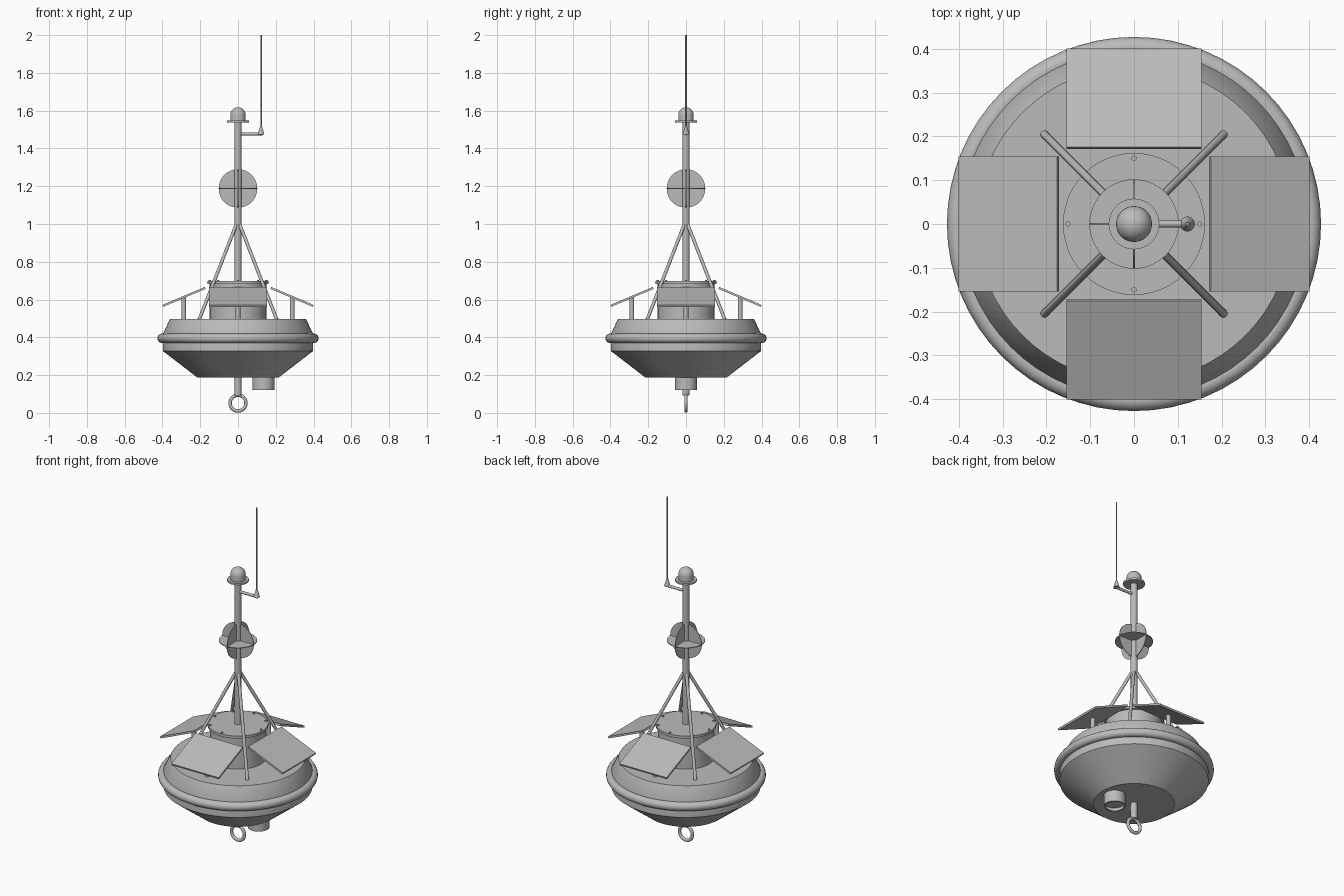
import bpy, bmesh, math
from math import pi, cos, sin
from mathutils import Vector, Matrix

cube = bpy.data.objects.get("Cube")
if cube:
    bpy.data.objects.remove(cube, do_unlink=True)

GREY = (0.5, 0.5, 0.5, 1)
grey = bpy.data.materials.new("plain_grey")
grey.use_nodes = True
grey.diffuse_color = GREY
grey.node_tree.nodes["Principled BSDF"].inputs["Base Color"].default_value = GREY


def finish(name, bm, smooth=True):
    bmesh.ops.recalc_face_normals(bm, faces=bm.faces)
    mesh = bpy.data.meshes.new(name)
    bm.to_mesh(mesh)
    bm.free()
    mesh.materials.append(grey)
    obj = bpy.data.objects.new(name, mesh)
    bpy.context.collection.objects.link(obj)
    if smooth:
        bpy.ops.object.select_all(action="DESELECT")
        obj.select_set(True)
        bpy.context.view_layer.objects.active = obj
        bpy.ops.object.shade_smooth_by_angle(angle=math.radians(30))
    return obj


def lathe(name, profile, centre=(0, 0, 0), steps=48, closed=False, turn=None):
    """Spin a (radius, height) profile around z."""
    bm = bmesh.new()
    verts = [bm.verts.new((r, 0, z)) for r, z in profile]
    edges = [bm.edges.new(p) for p in zip(verts, verts[1:])]
    if closed:
        edges.append(bm.edges.new((verts[-1], verts[0])))
    bmesh.ops.spin(bm, geom=verts + edges, cent=(0, 0, 0), axis=(0, 0, 1),
                   angle=2 * pi, steps=steps)
    bmesh.ops.remove_doubles(bm, verts=bm.verts, dist=1e-5)
    bm.transform(Matrix.Translation(centre) @ (turn or Matrix()))
    return finish(name, bm)


def ring(name, major, minor, centre, turn=None, steps=64):
    profile = [(major + minor * cos(k * pi / 8), minor * sin(k * pi / 8)) for k in range(16)]
    return lathe(name, profile, centre, steps, True, turn)


def rod(name, start, end, r1, r2=None, sides=24):
    start, end = Vector(start), Vector(end)
    axis = end - start
    bm = bmesh.new()
    bmesh.ops.create_cone(bm, cap_ends=True, segments=sides, radius1=r1,
                          radius2=r1 if r2 is None else r2, depth=axis.length)
    bm.transform(Matrix.Translation((start + end) / 2)
                 @ axis.to_track_quat("Z", "Y").to_matrix().to_4x4())
    return finish(name, bm)


# Floating hull and fender
lathe("hull", [(0, 0.188), (0.216, 0.188), (0.398, 0.328), (0.398, 0.418),
               (0.36, 0.497), (0, 0.497)], steps=64)
ring("fender", 0.402, 0.025, (0, 0, 0.395))

# Equipment housing, lid and bolts
rod("housing", (0, 0, 0.49), (0, 0, 0.685), 0.15, sides=48)
rod("housing_lid", (0, 0, 0.683), (0, 0, 0.698), 0.162, sides=48)
for k in range(8):
    a = k * pi / 4
    x, y = 0.15 * cos(a), 0.15 * sin(a)
    rod("lid_bolt", (x, y, 0.695), (x, y, 0.704), 0.006, sides=12)

# Mast with lantern
rod("mast", (0, 0, 0.69), (0, 0, 1.545), 0.0185)
rod("lantern_plate", (0, 0, 1.538), (0, 0, 1.549), 0.058, sides=32)
dome = [(0.041 * cos(k * pi / 16), 1.577 + 0.041 * sin(k * pi / 16)) for k in range(8)]
lathe("lantern", [(0, 1.545), (0.041, 1.545)] + dome + [(0, 1.618)], steps=32)

# Whip aerial on its side arm
rod("aerial_arm", (0, 0, 1.477), (0.13, 0, 1.477), 0.008)
rod("aerial_base", (0.122, 0, 1.475), (0.122, 0, 1.518), 0.017, 0.005)
rod("aerial", (0.122, 0, 1.5), (0.122, 0, 2.0), 0.004, sides=12)

# Radar reflector from three crossed discs
for axis in (Vector((1, 0, 0)), Vector((0, 1, 0)), Vector((0, 0, 1))):
    c = Vector((0, 0, 1.188))
    rod("reflector_disc", c - axis * 0.002, c + axis * 0.002, 0.102, sides=48)

# Diagonal mast stays
for sx in (-1, 1):
    for sy in (-1, 1):
        rod("mast_stay", (sx * 0.205, sy * 0.205, 0.495), (sx * 0.01, sy * 0.01, 0.995),
            0.009, sides=16)

# Four tilted solar panels on posts
for k in range(4):
    spin = Matrix.Rotation(k * pi / 2, 4, "Z")
    bm = bmesh.new()
    bmesh.ops.create_cube(bm, size=1)
    bm.transform(spin @ Matrix.Translation((0.286, 0, 0.614))
                 @ Matrix.Rotation(0.4, 4, "Y")
                 @ Matrix.Diagonal((0.245, 0.308, 0.011, 1)))
    finish("solar_panel", bm, smooth=False)
    rod("panel_post", spin @ Vector((0.287, 0, 0.49)), spin @ Vector((0.287, 0, 0.612)),
        0.0125, sides=16)

# Mooring shank and eye
rod("mooring_shank", (0, 0, 0.092), (0, 0, 0.2), 0.0175)
ring("mooring_eye", 0.042, 0.009, (0, 0, 0.052), Matrix.Rotation(pi / 2, 4, "X"), 40)

# Underwater sensor with a recessed end
lathe("sensor", [(0, 0.215), (0.058, 0.215), (0.058, 0.122), (0.05, 0.122),
                 (0.05, 0.14), (0, 0.14)], (0.135, 0, 0), 32)
